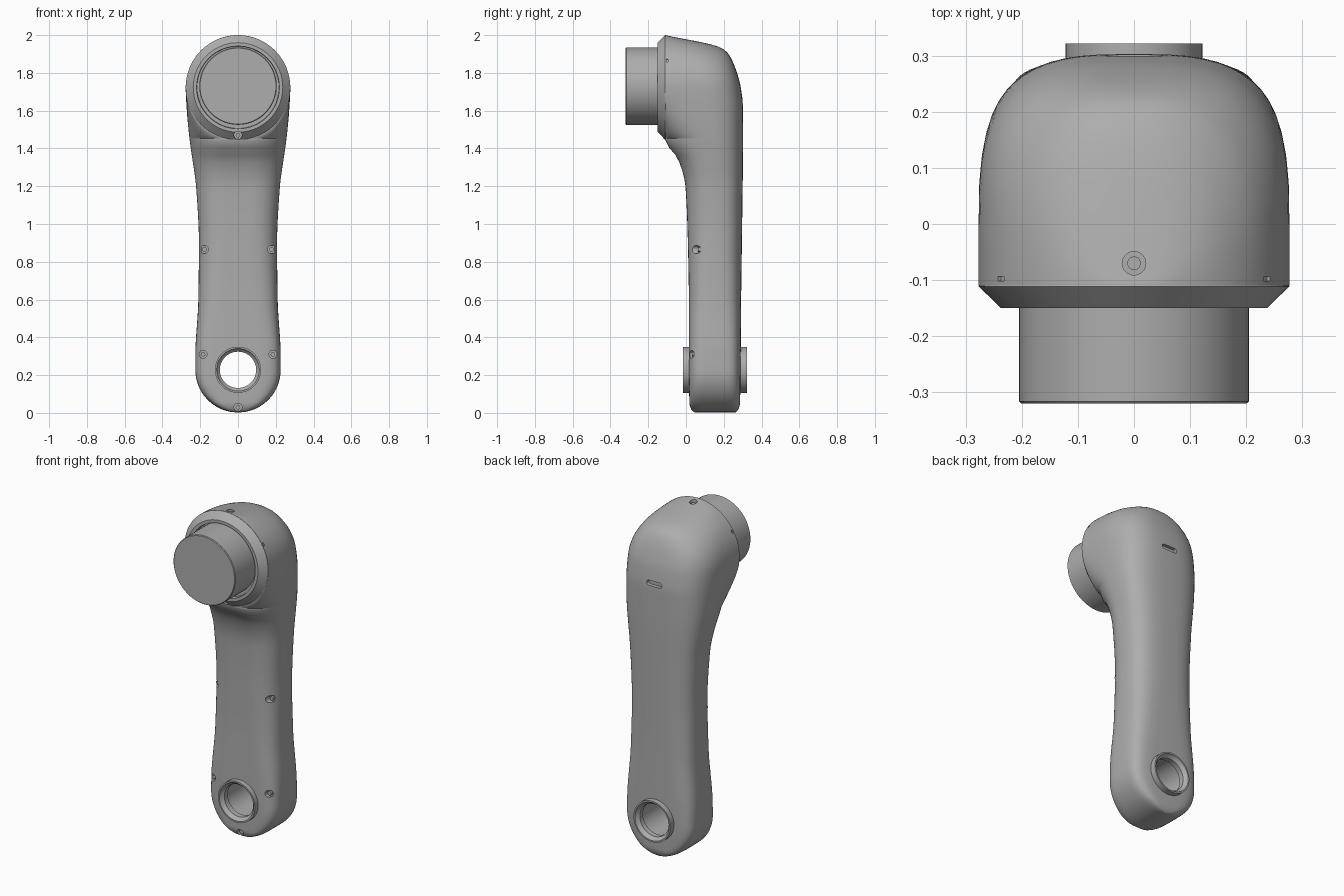
import bpy, bmesh, math
from mathutils import Matrix, Vector

cube = bpy.data.objects.get("Cube")
if cube:
    bpy.data.objects.remove(cube, do_unlink=True)

grey = bpy.data.materials.new("plain grey")
grey.use_nodes = True
colour = (0.42, 0.42, 0.42, 1)
grey.diffuse_color = colour
grey.node_tree.nodes["Principled BSDF"].inputs["Base Color"].default_value = colour

HOLE_Z, END_R = 0.228, 0.226      # lower joint
HEAD_Z, HEAD_R = 1.723, 0.277     # upper joint


def shade(mesh):
    for p in mesh.polygons:
        p.use_smooth = True
    mesh.set_sharp_from_angle(angle=math.radians(32))


def finish(name, bm):
    bmesh.ops.recalc_face_normals(bm, faces=bm.faces)
    mesh = bpy.data.meshes.new(name)
    bm.to_mesh(mesh)
    bm.free()
    mesh.materials.append(grey)
    shade(mesh)
    obj = bpy.data.objects.new(name, mesh)
    bpy.context.collection.objects.link(obj)
    return obj


def lathe(name, profile, z, closed=False):
    """Turn (radius, y) points around a front-to-back axis at height z."""
    bm = bmesh.new()
    vs = [bm.verts.new((r, y, z)) for r, y in profile]
    pairs = list(zip(vs, vs[1:])) + ([(vs[-1], vs[0])] if closed else [])
    es = [bm.edges.new(p) for p in pairs]
    bmesh.ops.spin(bm, geom=vs + es, cent=(0, 0, z), axis=(0, 1, 0),
                   angle=2 * math.pi, steps=64)
    bmesh.ops.remove_doubles(bm, verts=bm.verts, dist=1e-5)
    return finish(name, bm)


def peg(bm, loc, r, depth, upright=False, stretch=0):
    """Add a cylinder along y (or z), optionally drawn out into a slot."""
    new = bmesh.ops.create_cone(bm, cap_ends=True, segments=24, radius1=r,
                                radius2=r, depth=depth)["verts"]
    for v in new:
        v.co.x += stretch if v.co.x > 1e-5 else -stretch
    turn = Matrix() if upright else Matrix.Rotation(math.pi / 2, 4, 'X')
    bmesh.ops.transform(bm, verts=new, matrix=Matrix.Translation(loc) @ turn)


# Arm sections: height, half width, front, back, widest y, front and back squareness
KEYS = [
    (0, .226, .05, .26, .15, 4.5, 5),
    (.015, .226, .03, .275, .15, 4.5, 5),
    (.05, .226, .018, .286, .15, 4.5, 5),
    (.3, .226, .015, .29, .15, 4, 4.5),
    (.6, .21, .015, .292, .15, 3, 3.5),
    (.9, .207, .01, .296, .15, 2.5, 3),
    (1.2, .222, -.003, .3, .14, 2.3, 3),
    (1.34, .241, -.04, .302, .12, 2.1, 3),
    (1.446, .256, -.11, .303, .1, 2, 3),
    (1.6, .271, -.11, .303, .05, 2, 3),
    (1.723, .277, -.11, .29, 0, 2, 3),
    (1.8, .277, -.11, .27, -.03, 2, 3),
    (1.9, .277, -.11, .225, -.08, 2, 2.6),
    (1.935, .277, -.11, .18, -.108, 2, 2.2),
    (2, .277, -.11, -.11, -.11, 2, 2),
]


def slope(i, c):
    """Slope at a key that never overshoots its neighbours."""
    if i == 0 or i == len(KEYS) - 1:
        j = max(i, 1)
        return (KEYS[j][c] - KEYS[j - 1][c]) / (KEYS[j][0] - KEYS[j - 1][0])
    a, b, d = KEYS[i - 1], KEYS[i], KEYS[i + 1]
    s, t = (b[c] - a[c]) / (b[0] - a[0]), (d[c] - b[c]) / (d[0] - b[0])
    return 0 if s * t <= 0 else 2 * s * t / (s + t)


def section(z):
    i = max(k for k in range(len(KEYS) - 1) if KEYS[k][0] <= z)
    a, b = KEYS[i], KEYS[i + 1]
    h = b[0] - a[0]
    t = (z - a[0]) / h
    return [a[c] * (1 + 2 * t) * (1 - t) ** 2 + b[c] * t * t * (3 - 2 * t)
            + h * slope(i, c) * t * (1 - t) ** 2 + h * slope(i + 1, c) * t * t * (t - 1)
            for c in range(1, 7)]


def chord(r, dz):
    return math.sqrt(max(r * r - dz * dz, 0))


def ring(z):
    w, front, back, mid, nf, nb = section(z)
    if z < HOLE_Z:
        w = chord(END_R, z - HOLE_Z)
    if z > HEAD_Z:
        w = chord(HEAD_R, z - HEAD_Z)
    flat = w if z >= HEAD_Z else max(0.25 * w, min(w, chord(HEAD_R, z - HEAD_Z)))
    half = [(flat * k / 6, front) for k in range(6)]
    n = 14
    for k in range(n):
        t = math.pi / 2 * k / n
        half.append((flat + (w - flat) * math.sin(t) ** (2 / nf),
                     mid + (front - mid) * math.cos(t) ** (2 / nf)))
    for k in range(n):
        t = math.pi / 2 * k / n
        half.append((w * math.cos(t) ** (2 / nb),
                     mid + (back - mid) * math.sin(t) ** (2 / nb)))
    half.append((0, back))
    return [(x, y, z) for x, y in half + [(-x, y) for x, y in half[-2:0:-1]]]


# Arm shell, lofted from the lower joint to the top of the head
heights = [HOLE_Z - END_R * math.cos(.12 + (math.pi / 2 - .12) * k / 16) - .002 * (1 - k / 16)
           for k in range(16)]
heights += [HOLE_Z + (HEAD_Z - HEAD_R - HOLE_Z) * k / 30 for k in range(30)]
heights += [HEAD_Z - HEAD_R * math.cos((math.pi - .06) * k / 40) for k in range(41)]
bm = bmesh.new()
loops = [[bm.verts.new(p) for p in ring(max(z, 0))] for z in heights]
for lo, hi in zip(loops, loops[1:]):
    for i in range(len(lo)):
        j = (i + 1) % len(lo)
        bm.faces.new((lo[i], lo[j], hi[j], hi[i]))
bm.faces.new(loops[0])
bm.faces.new(loops[-1])
arm = finish("arm_shell", bm)

# Bevelled rim around the upper joint, with a groove, and the round stub in it
rim = lathe("head_rim", [(0, -.1), (.27, -.1), (.277, -.111), (.237, -.15), (.219, -.15),
                         (.217, -.125), (0, -.125)], HEAD_Z)
lathe("joint_stub", [(0, -.1), (.205, -.1), (.205, -.316), (.201, -.32), (0, -.32)], 1.73)

# Sleeve lining the lower hole
lathe("hole_sleeve", [(.122, -.015), (.122, .322), (.113, .322), (.104, .305), (.096, .3),
                      (.096, .27), (.106, .27), (.106, .04), (.096, .04), (.096, .007),
                      (.104, .002), (.113, -.015)], HOLE_Z, closed=True)

# Screw recesses, the lower hole and small slots, cut from the shell and rim
screws = [(s * x, floor, z) for s in (-1, 1)
          for x, floor, z in ((.178, .075, .865), (.185, .045, .31))]
screws += [(0, .045, .03), (0, -.1, 1.47)]
bm = bmesh.new()
for x, floor, z in screws:
    peg(bm, (x, floor - .15, z), .021, .3)
peg(bm, (0, .15, HOLE_Z), .116, 1)
peg(bm, (0, -.07, 2.07), .021, .2, upright=True)
peg(bm, (0, .31, 1.64), .015, .06, stretch=.035)
for s in (-1, 1):
    spot = Matrix.Translation((s * .238, -.098, 1.866)) @ Matrix.Rotation(s * .97, 4, 'Y')
    bmesh.ops.create_cube(bm, size=1, matrix=spot @ Matrix.Diagonal((.02, .008, .016, 1)))
cutter = finish("cutter", bm)
cutter.hide_render = True
for obj in (arm, rim):
    mod = obj.modifiers.new("recesses", 'BOOLEAN')
    mod.operation, mod.solver, mod.object = 'DIFFERENCE', 'EXACT', cutter
    graph = bpy.context.evaluated_depsgraph_get()
    cut = bpy.data.meshes.new_from_object(obj.evaluated_get(graph))
    obj.modifiers.clear()
    obj.data = cut
    shade(cut)
bpy.data.objects.remove(cutter, do_unlink=True)

# Screws seated in their recesses
bm = bmesh.new()
for x, floor, z in screws:
    peg(bm, (x, floor - .004, z), .012, .016)
peg(bm, (0, -.07, 1.974), .012, .016, upright=True)
finish("screws", bm)
